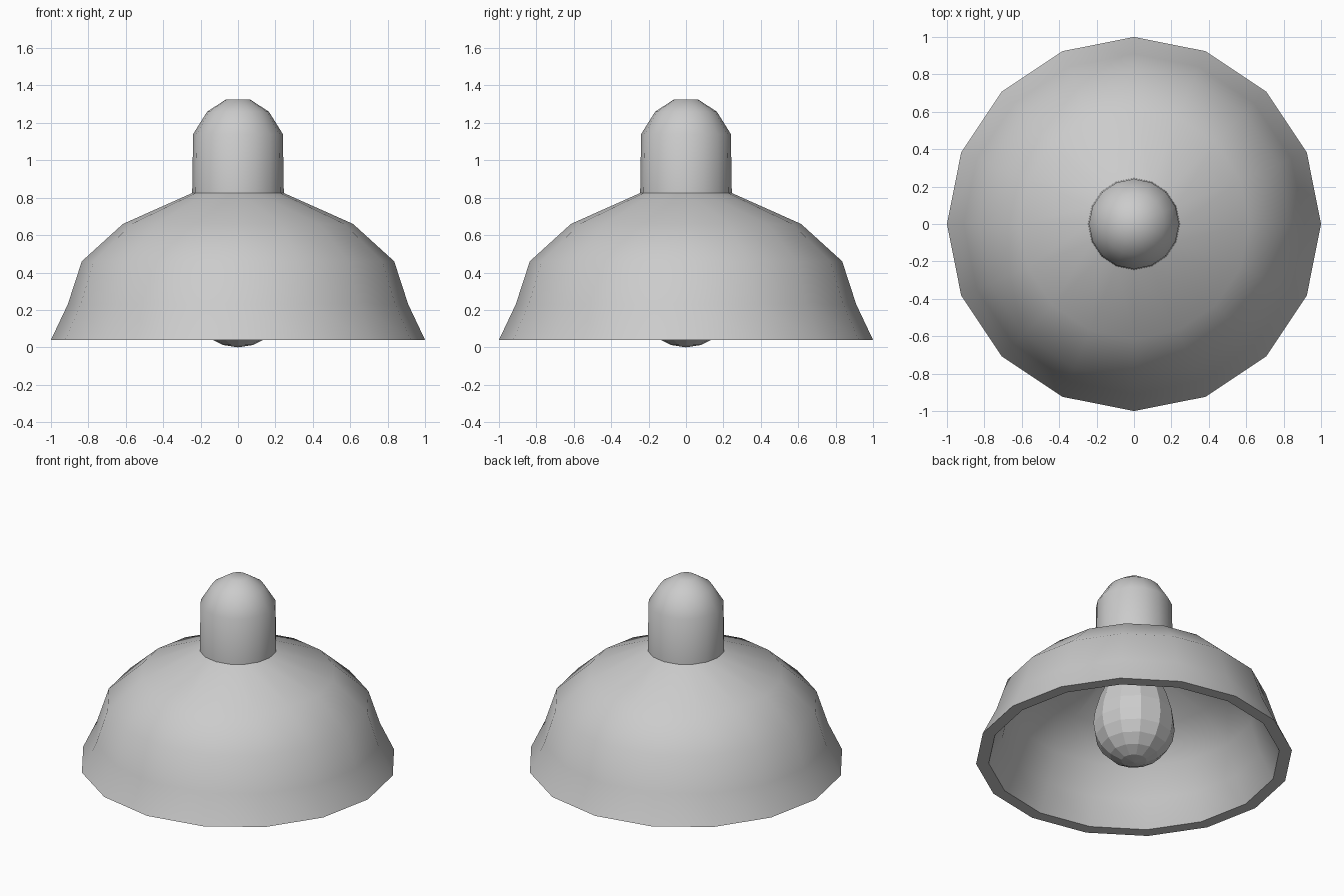
import bpy, bmesh, math

if "Cube" in bpy.data.objects:
    bpy.data.objects.remove(bpy.data.objects["Cube"])


def lathe(name, profile, sides, smooth_angle=None):
    """Revolve (radius, z) points about z; radius 0 makes a single pole."""
    bm = bmesh.new()
    rings = []
    for r, z in profile:
        n = 1 if r == 0 else sides
        rings.append([bm.verts.new((r * math.cos(math.tau * i / sides),
                                    r * math.sin(math.tau * i / sides), z))
                      for i in range(n)])
    for a, b in zip(rings, rings[1:]):
        for i in range(sides):
            j = (i + 1) % sides
            loop = [a[i % len(a)], a[j % len(a)], b[j % len(b)], b[i % len(b)]]
            bm.faces.new(list(dict.fromkeys(loop)))
    bmesh.ops.recalc_face_normals(bm, faces=bm.faces)
    mesh = bpy.data.meshes.new(name)
    bm.to_mesh(mesh)
    bm.free()
    obj = bpy.data.objects.new(name, mesh)
    bpy.context.collection.objects.link(obj)
    if smooth_angle:
        bpy.ops.object.select_all(action='DESELECT')
        obj.select_set(True)
        bpy.context.view_layer.objects.active = obj
        bpy.ops.object.shade_smooth_by_angle(angle=math.radians(smooth_angle))
    return obj


# Hollow shade with its domed cap: outside from the top down, then inside back up
outer = [(0, 1.325), (0.065, 1.325), (0.165, 1.26), (0.24, 1.14), (0.245, 0.825),
         (0.615, 0.66), (0.835, 0.46), (0.91, 0.23), (1.0, 0.04)]
inner = [(0.92, 0.04), (0.835, 0.21), (0.77, 0.415), (0.575, 0.59), (0.17, 0.765),
         (0.165, 1.11), (0.12, 1.2), (0.04, 1.25), (0, 1.25)]
lathe("shade", outer + inner, 16, 45)

# Faceted light bulb: round lower half, tapering neck
R = 0.26
bulb = [(0, 0)]
bulb += [(R * math.sin(math.radians(a)), R - R * math.cos(math.radians(a)))
         for a in (18, 36, 54, 72, 90)]
bulb += [(0.25, 0.35), (0.215, 0.47), (0.165, 0.58), (0.13, 0.69), (0.12, 0.85), (0, 0.85)]
lathe("bulb", bulb, 12)
